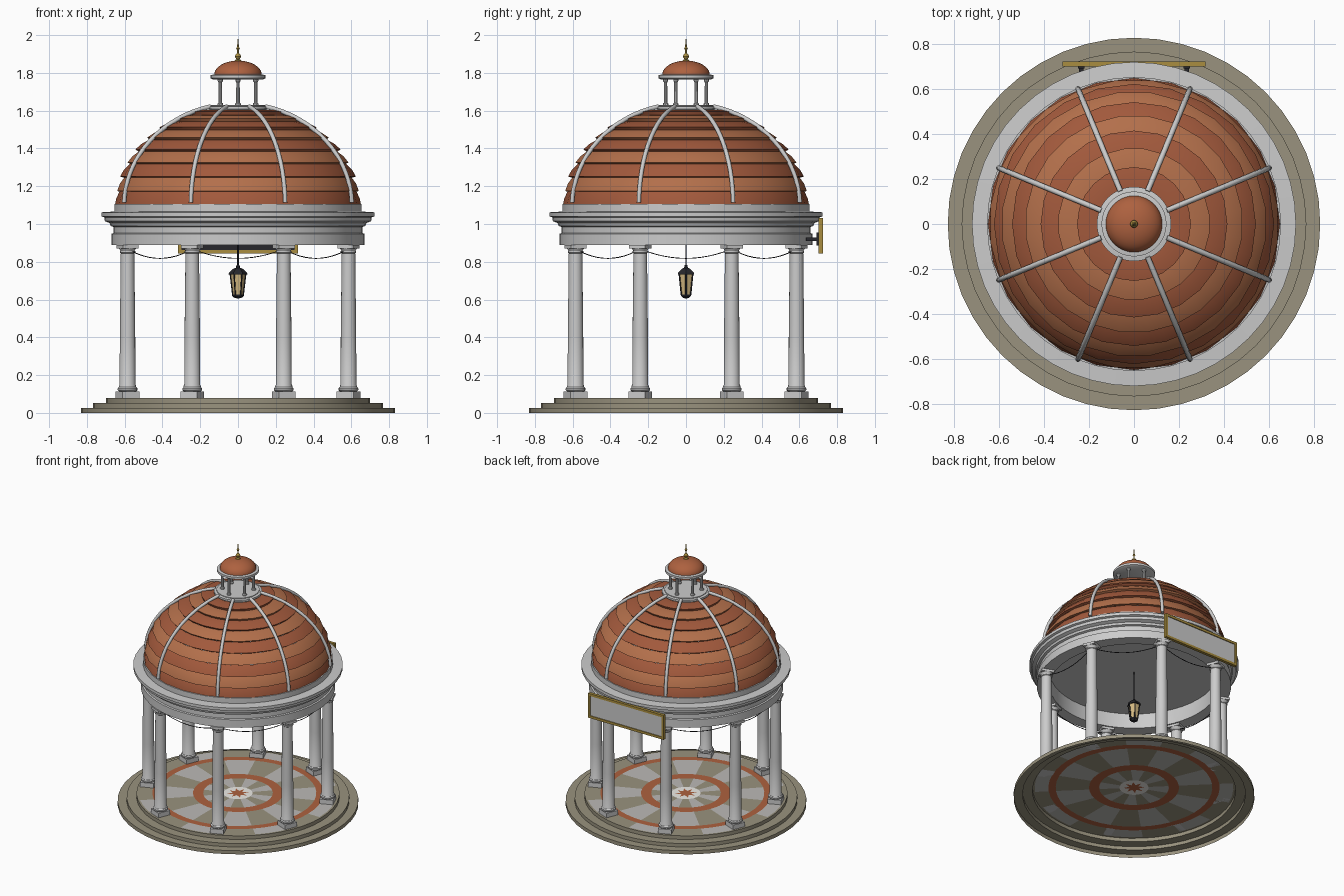
import bpy, bmesh, math
from mathutils import Vector, Matrix
from math import sin, cos, pi, radians

if "Cube" in bpy.data.objects:
    bpy.data.objects.remove(bpy.data.objects["Cube"])


def mat(name, r, g, b):
    m = bpy.data.materials.new(name)
    m.diffuse_color = (r, g, b, 1)
    m.use_nodes = True
    m.node_tree.nodes["Principled BSDF"].inputs["Base Color"].default_value = m.diffuse_color
    return m


STONE = mat("tan_stone", 0.32, 0.29, 0.21)
PALE = mat("pale_stone", 0.50, 0.49, 0.47)
TERRA = mat("terracotta", 0.42, 0.12, 0.05)
TILE_A = mat("tile_dark", 0.36, 0.10, 0.045)
TILE_B = mat("tile_light", 0.45, 0.16, 0.07)
WHITE = mat("white_inlay", 0.85, 0.84, 0.80)
GOLD = mat("gold", 0.40, 0.27, 0.05)
IRON = mat("dark_iron", 0.02, 0.02, 0.025)
GLASS = mat("amber_glass", 0.65, 0.48, 0.22)


def finish(name, bm, mats=(), smooth=True):
    me = bpy.data.meshes.new(name)
    bm.to_mesh(me)
    bm.free()
    ob = bpy.data.objects.new(name, me)
    bpy.context.collection.objects.link(ob)
    for m in mats:
        me.materials.append(m)
    if smooth:
        bpy.ops.object.select_all(action='DESELECT')
        bpy.context.view_layer.objects.active = ob
        ob.select_set(True)
        bpy.ops.object.shade_smooth_by_angle(angle=radians(30))
    return ob


def add_lathe(bm, prof, n, M=Matrix(), phase=0.0, mi=0, loop=False):
    """Revolve (radius, z) points; r = 0 makes a pole."""
    rings = []
    for r, z in prof:
        if r == 0:
            rings.append([bm.verts.new(M @ Vector((0, 0, z)))] * n)
        else:
            rings.append([bm.verts.new(M @ Vector((r * cos(phase + 2 * pi * i / n),
                                                   r * sin(phase + 2 * pi * i / n), z))) for i in range(n)])
    pairs = list(zip(rings, rings[1:])) + ([(rings[-1], rings[0])] if loop else [])
    for a, b in pairs:
        for i in range(n):
            j = (i + 1) % n
            vs = list(dict.fromkeys((a[i], a[j], b[j], b[i])))
            if len(vs) > 2:
                bm.faces.new(vs).material_index = mi


def lathe(name, prof, n, m=None, loop=False, phase=0.0, smooth=True):
    bm = bmesh.new()
    add_lathe(bm, prof, n, phase=phase, loop=loop)
    return finish(name, bm, [m] if m else [], smooth)


def add_box(bm, c, s, M=Matrix()):
    bmesh.ops.create_cube(bm, size=1, matrix=M @ Matrix.Translation(c) @ Matrix.Diagonal((*s, 1)))


def tube(name, paths, r, m=None, res=1):
    cu = bpy.data.curves.new(name, 'CURVE')
    cu.dimensions = '3D'
    cu.bevel_depth, cu.bevel_resolution, cu.use_fill_caps = r, res, True
    for pts in paths:
        s = cu.splines.new('POLY')
        s.points.add(len(pts) - 1)
        for p, q in zip(s.points, pts):
            p.co = (*q, 1)
    ob = bpy.data.objects.new(name, cu)
    bpy.context.collection.objects.link(ob)
    if m:
        cu.materials.append(m)
    return ob


ANG = [radians(22.5 + 45 * k) for k in range(8)]

# stepped base, open underneath
lathe("steps", [(.83, 0), (.83, .027), (.768, .027), (.768, .053), (.70, .053), (.70, .08), (.685, .08)], 48, STONE)

# inlaid floor: wedges and rings
bm = bmesh.new()
radii = [.10, .24, .31, .54, .59, .685]
N = 48
grid = [[bm.verts.new((r * cos(2 * pi * i / N), r * sin(2 * pi * i / N), .08)) for i in range(N)] for r in radii]
for k in range(5):
    for i in range(N):
        j = (i + 1) % N
        f = bm.faces.new((grid[k][i], grid[k + 1][i], grid[k + 1][j], grid[k][j]))
        f.material_index = 2 if k in (1, 3) else (i // 3 + k // 2) % 2
# centre star with white surround
star = [bm.verts.new(((.075, .035)[i % 2] * cos(pi * i / 8), (.075, .035)[i % 2] * sin(pi * i / 8), .08))
        for i in range(16)]
bm.faces.new(star).material_index = 2
for i in range(16):
    a, b = i * 3, (i + 1) * 3
    rim = [grid[0][q % N] for q in range(a, b + 1)]
    bm.faces.new([star[i]] + rim + [star[(i + 1) % 16]]).material_index = 3
finish("mosaic_floor", bm, [PALE, STONE, TERRA, WHITE], False)

# columns with square plinth and abacus
for k, a in enumerate(ANG):
    M = Matrix.Rotation(a, 4, 'Z') @ Matrix.Translation((.633, 0, 0))
    bm = bmesh.new()
    add_box(bm, (0, 0, .097), (.096, .096, .034), M)
    add_lathe(bm, [(.046, .114), (.052, .12), (.052, .13), (.046, .137), (.046, .142), (.042, .15),
                   (.041, .4), (.036, .845), (.041, .849), (.041, .856), (.037, .858), (.046, .872)], 20, M)
    add_box(bm, (0, 0, .88), (.09, .09, .018), M)
    finish(f"column_{k + 1}", bm)

# entablature ring, cornice and drum
lathe("entablature", [(.58, .888), (.67, .888), (.67, .948), (.66, .952), (.66, .985), (.675, .99), (.68, 1.005),
                      (.705, 1.015), (.708, 1.035), (.722, 1.04), (.722, 1.062), (.655, 1.066), (.655, 1.106),
                      (.60, 1.106), (.58, 1.0)], 48, loop=True)
lathe("ceiling", [(0, 1.0), (.585, 1.0)], 48)

# dome of overlapping tile courses
bm = bmesh.new()
ROWS, A, B, Z0 = 9, .64, .53, 1.095
t_at = lambda i: radians(75.5) * i / ROWS
for i in range(ROWS):
    t0, t1 = t_at(i), t_at(i + 1)
    tm = (t0 + t1) / 2
    pt = lambda t, o: ((A + o) * cos(t), Z0 + (B + o) * sin(t))
    add_lathe(bm, [pt(t0, -.008), pt(t0, .012), pt(tm, .007), pt(t1, -.006)], 24,
              phase=(i % 2) * pi / 24, mi=i % 2)
finish("tiled_dome", bm, [TILE_A, TILE_B])

# dome ribs
tube("dome_ribs", [[((A + .013) * cos(t) * cos(a), (A + .013) * cos(t) * sin(a), Z0 + (B + .013) * sin(t))
                    for t in [radians(2 + 74 * j / 16) for j in range(17)]] for a in ANG], .012, None, 2)

# cupola: base ring, posts, cap ring, cap dome
lathe("cupola_base", [(0, 1.59), (.15, 1.59), (.15, 1.606), (.166, 1.608), (.166, 1.622), (.148, 1.625),
                      (.148, 1.63), (0, 1.63)], 32)
bm = bmesh.new()
for k in range(6):
    a = radians(30 + 60 * k)
    add_lathe(bm, [(.015, 1.628), (.015, 1.638), (.010, 1.642), (.009, 1.75), (.014, 1.757), (.014, 1.77)], 10,
              Matrix.Translation((.108 * cos(a), .108 * sin(a), 0)))
finish("cupola_posts", bm)
lathe("cupola_ring", [(0, 1.765), (.132, 1.765), (.145, 1.772), (.145, 1.788), (.125, 1.792), (0, 1.792)], 32)
lathe("cupola_dome", [(.126 * cos(radians(9 * i)), 1.79 + .075 * sin(radians(9 * i))) for i in range(10)]
      + [(0, 1.865)], 32, TERRA)

# finial
lathe("finial", [(.02, 1.858), (.016, 1.868), (.007, 1.872), (.014, 1.88), (.016, 1.888), (.012, 1.898), (.005, 1.904),
                 (.005, 1.922), (.010, 1.93), (.005, 1.938), (.004, 1.95), (0, 1.992)], 12, GOLD)

# hanging lantern
lathe("lantern_glass", [(0, .625), (.027, .625), (.040, .735), (0, .735)], 6, GLASS, smooth=False)
lathe("lantern_cap", [(0, .732), (.050, .732), (.048, .742), (.024, .764), (.012, .768), (.008, .782), (0, .784)],
      6, IRON, smooth=False)
lathe("lantern_foot", [(0, .606), (.018, .608), (.031, .62), (.031, .628), (0, .628)], 6, IRON, smooth=False)
tube("lantern_bars", [[(r * cos(pi * k / 3), r * sin(pi * k / 3), z) for r, z in ((.028, .625), (.041, .735))]
                      for k in range(6)], .004, IRON)
tube("lantern_rod", [[(0, 0, .78), (0, 0, 1.0)]], .004, IRON)

# sagging wires between columns
wires = []
for k in range(8):
    p, q = [Vector((.633 * cos(b), .633 * sin(b), .868)) for b in (ANG[k], ANG[k] + pi / 4)]
    wires.append([p.lerp(q, s / 12) - Vector((0, 0, .05 * 4 * (s / 12) * (1 - s / 12))) for s in range(13)])
tube("garland_wires", wires, .0025, IRON)

# sign board on the back
bm = bmesh.new()
add_box(bm, (0, .708, .938), (.61, .010, .165))
finish("sign_back", bm, [IRON])
bm = bmesh.new()
add_box(bm, (0, .715, .938), (.60, .006, .155))
finish("sign_panel", bm)
bm = bmesh.new()
for s in (-1, 1):
    add_box(bm, (0, .713, .938 + s * .084), (.636, .022, .018))
    add_box(bm, (s * .309, .713, .938), (.018, .022, .184))
finish("sign_frame", bm, [GOLD])
bm = bmesh.new()
for s in (-1, 1):
    add_box(bm, (s * .235, .67, .92), (.018, .07, .018))
    add_box(bm, (s * .235, .698, .92), (.03, .012, .07))
finish("sign_brackets", bm, [IRON])

# consistent outward normals on solid parts
for ob in bpy.data.objects:
    if ob.type == 'MESH' and ob.name not in ("mosaic_floor", "ceiling"):
        bm = bmesh.new()
        bm.from_mesh(ob.data)
        bmesh.ops.recalc_face_normals(bm, faces=bm.faces)
        bm.to_mesh(ob.data)
        bm.free()
